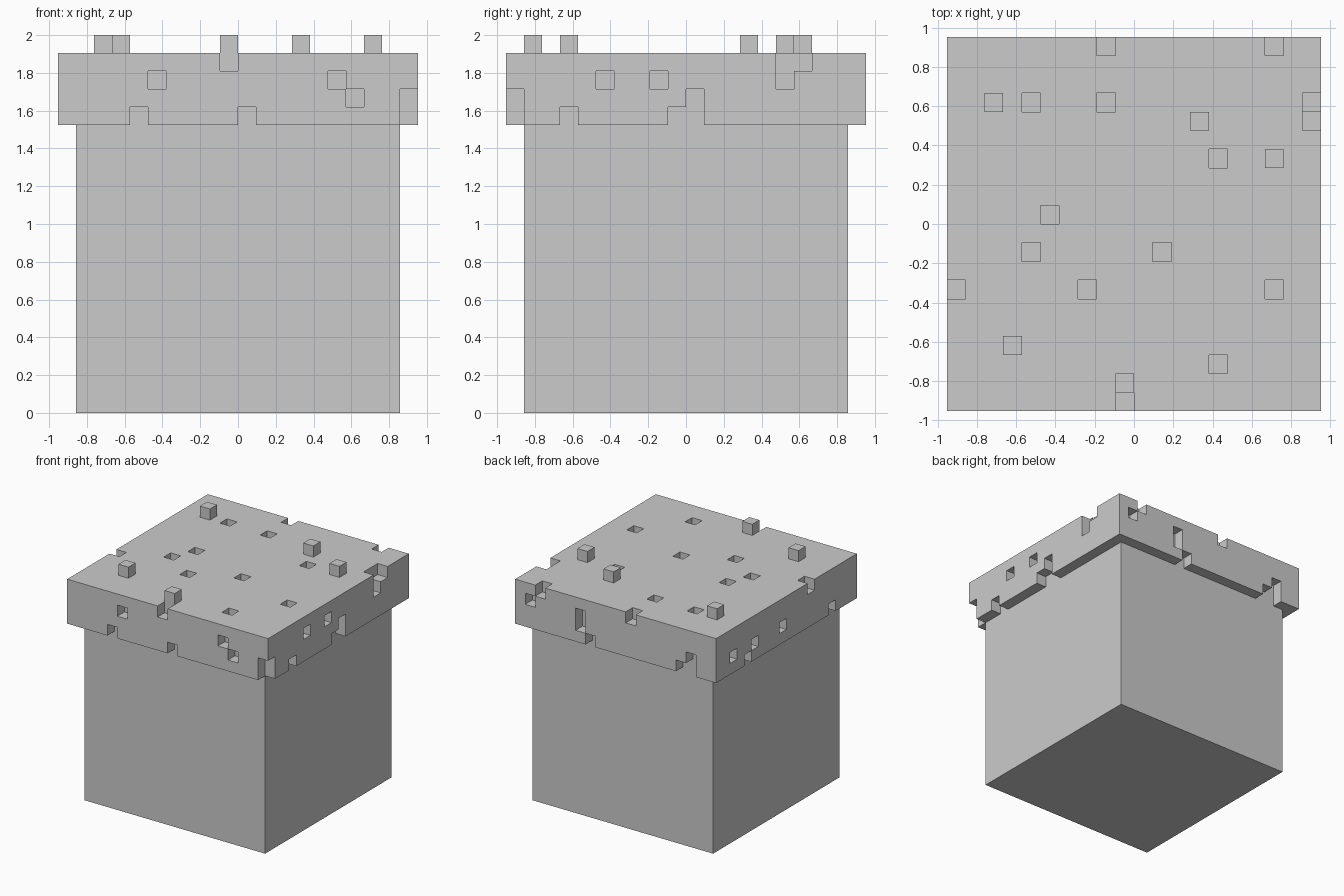
import bpy, bmesh
from mathutils import Vector

if "Cube" in bpy.data.objects:
    bpy.data.objects.remove(bpy.data.objects["Cube"])

U = 2 / 21  # one cell of the block grid


def finish(name, bm):
    bmesh.ops.remove_doubles(bm, verts=bm.verts, dist=1e-5)
    mesh = bpy.data.meshes.new(name)
    bm.to_mesh(mesh)
    bm.free()
    obj = bpy.data.objects.new(name, mesh)
    bpy.context.collection.objects.link(obj)
    return obj


# Soil body: 18 x 18 x 16 cells, its top hidden inside the cap
bm = bmesh.new()
bmesh.ops.create_cube(bm, size=1)
bmesh.ops.scale(bm, vec=(18 * U, 18 * U, 16 * U), verts=bm.verts)
bmesh.ops.translate(bm, vec=(0, 0, 8 * U), verts=bm.verts)
top = [f for f in bm.faces if f.normal.z > 0.5]
bmesh.ops.delete(bm, geom=top, context='FACES_ONLY')
finish("soil_body", bm)

# Turf cap: 20 x 20 x 4 cells with single cells chipped out of each side
cells = {(x, y, z) for x in range(-10, 10) for y in range(-10, 10) for z in range(16, 20)}
top_pits = [(-6, 6), (-2, 6), (4, 3), (-5, 0), (-6, -2), (1, -2), (-3, -4), (7, -4), (4, -8)]
front_chips = [(-5, 18), (5, 18), (6, 17), (-6, 16), (0, 16), (-1, 19), (9, 16), (9, 17)]
back_chips = [(7, 19), (8, 18), (3, 18), (3, 17), (2, 16), (-2, 19), (-7, 16), (-8, 16), (-8, 17)]
right_chips = [(-5, 18), (-2, 18), (-7, 16), (-1, 16), (0, 16), (0, 17), (5, 18), (5, 19), (6, 19)]
left_chips = [(7, 17), (5, 16), (4, 17), (0, 17), (-4, 19), (-7, 16)]
cells -= {(x, y, 19) for x, y in top_pits}
cells -= {(x, -10, z) for x, z in front_chips}
cells -= {(x, 9, z) for x, z in back_chips}
cells -= {(9, y, z) for y, z in right_chips}
cells -= {(-10, y, z) for y, z in left_chips}

# Raised tufts on top
cells |= {(x, y, 20) for x, y in [(-8, 6), (-7, -7), (-1, -9), (3, 5), (7, 3)]}

# Cells of the body directly below the cap, so no hidden faces are made there
solid = cells | {(x, y, 15) for x in range(-9, 9) for y in range(-9, 9)}

# Skin the cells with outward faces only
bm = bmesh.new()
for cell in cells:
    for axis in range(3):
        for sign in (-1, 1):
            n = Vector((0, 0, 0))
            n[axis] = sign
            if tuple(int(c + d) for c, d in zip(cell, n)) in solid:
                continue
            a = Vector((0, 0, 0))
            a[(axis + 1) % 3] = 0.5
            b = n.cross(a)
            mid = Vector(cell) + Vector((0.5, 0.5, 0.5)) + n * 0.5
            bm.faces.new([bm.verts.new((mid + p) * U)
                          for p in (-a - b, a - b, a + b, b - a)])
finish("turf_cap", bm)
